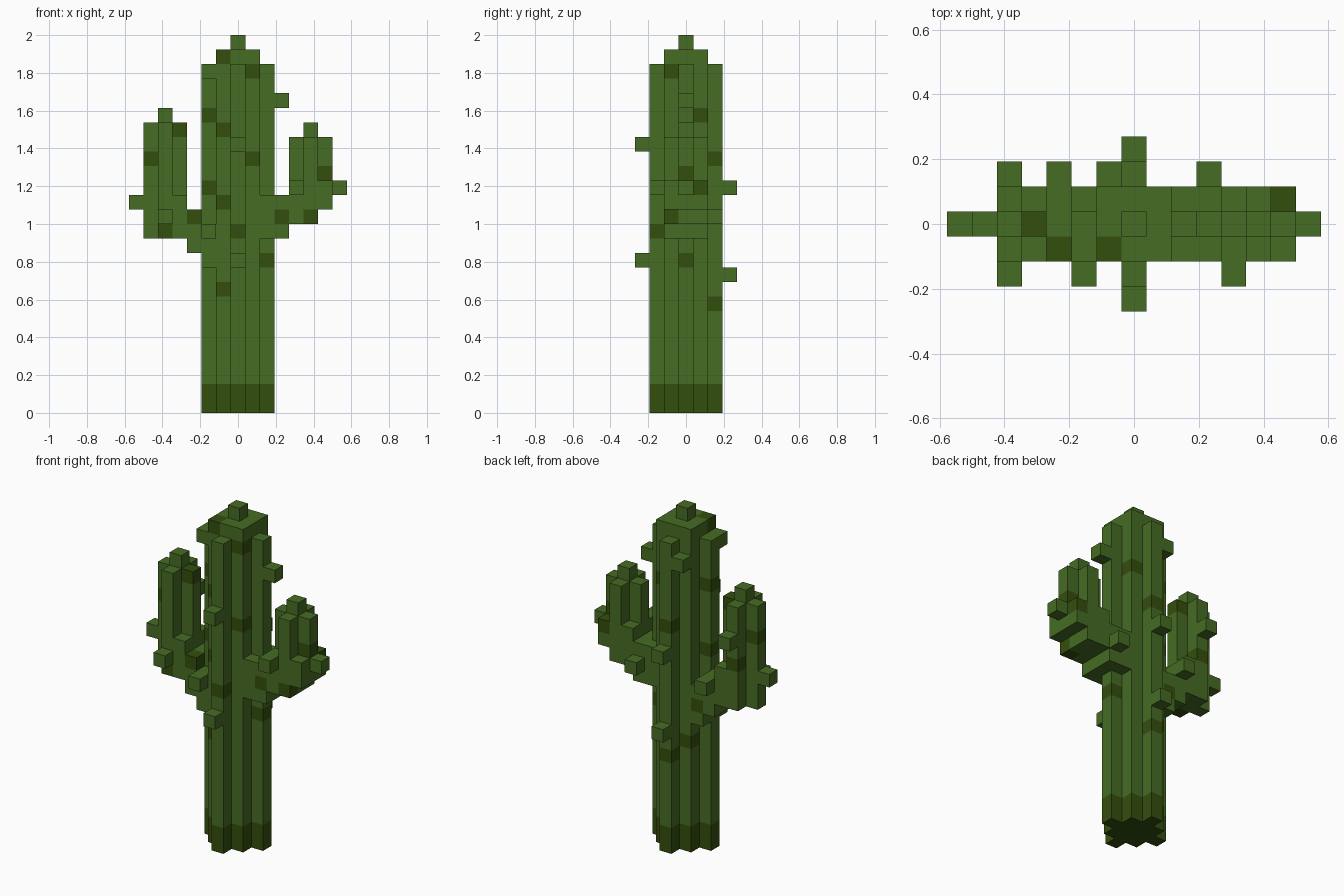
import bpy, bmesh
from mathutils import Vector

cube = bpy.data.objects.get("Cube")
if cube:
    bpy.data.objects.remove(cube, do_unlink=True)

U = 2 / 26  # edge length of one block


def material(name, colour):
    m = bpy.data.materials.new(name)
    m.use_nodes = True
    m.diffuse_color = colour
    m.node_tree.nodes["Principled BSDF"].inputs["Base Color"].default_value = colour
    return m


MATERIALS = [material("cactus green", (0.061, 0.150, 0.017, 1)),
             material("dark green", (0.034, 0.077, 0.004, 1))]


def block(x, y, z):
    """All cells in the given inclusive ranges."""
    return {(i, j, k) for i in range(x[0], x[1] + 1)
            for j in range(y[0], y[1] + 1) for k in range(z[0], z[1] + 1)}


def ribbed(x, bottom, rib_top, tip):
    """Upright plus-shaped limb with a raised middle."""
    return (block((x - 1, x + 1), (0, 0), (bottom, rib_top))
            | block((x, x), (-1, 1), (bottom, rib_top))
            | block((x, x), (0, 0), (bottom, tip)))


# Trunk: square core, four ribs, stepped crown
trunk = (block((-1, 1), (-1, 1), (0, 24))
         | block((-2, 2), (0, 0), (0, 23))
         | block((0, 0), (-2, 2), (0, 23))
         | {(0, 0, 25)})

# Right arm: stepped elbow and taller limb
right_arm = ribbed(-5, 12, 19, 20)
for x, low in ((-2, 10), (-3, 11), (-4, 12)):
    right_arm |= block((x, x), (-1, 1), (low, low + 2))

# Left arm: wide elbow and shorter limb
left_arm = ribbed(5, 14, 18, 19)
left_arm |= block((2, 3), (-1, 1), (12, 14))
left_arm |= block((4, 5), (-1, 1), (13, 15))
left_arm |= block((6, 6), (-1, 1), (14, 15))

right_arm -= trunk
left_arm -= trunk

# Single-block spines
trunk_spines = {(0, -3, 18), (0, -3, 10), (0, 3, 15), (0, 3, 9),
                (3, 0, 21), (-2, -1, 23), (-1, 2, 22)}
right_arm_spines = {(-7, 0, 14), (-5, -2, 13), (-5, 2, 17), (-2, -2, 12), (-3, 2, 13)}
left_arm_spines = {(7, 0, 15), (4, -2, 15), (3, 2, 13)}

# Dark patches scattered over the skin
PATCHES = {(-1, -1, 24), (1, -1, 23), (-2, 0, 20), (-1, -1, 19), (1, -1, 17),
           (-2, 0, 15), (-1, -1, 14), (0, -2, 12), (2, 0, 10), (-1, -1, 8),
           (1, 1, 20), (0, 2, 17), (0, 2, 7), (-1, 1, 8), (-2, 1, 11),
           (-4, 0, 19), (-6, 0, 17), (-3, -1, 13), (-5, -1, 12), (-5, 1, 15),
           (3, -1, 13), (5, -1, 13), (6, 0, 16), (6, 1, 15)}

PARTS = {"trunk": trunk, "right_arm": right_arm, "left_arm": left_arm,
         "trunk_spines": trunk_spines, "right_arm_spines": right_arm_spines,
         "left_arm_spines": left_arm_spines}
SOLID = set().union(*PARTS.values())


def build(name, cells):
    """Skin the exposed sides of the cells and merge the flat areas."""
    bm = bmesh.new()
    for cell in sorted(cells):
        centre = Vector(cell) + Vector((0, 0, 0.5))
        for axis in range(3):
            for sign in (-1, 1):
                n = Vector((0, 0, 0))
                n[axis] = sign
                if tuple(int(c + d) for c, d in zip(cell, n)) in SOLID:
                    continue
                a = Vector((0, 0, 0))
                a[(axis + 1) % 3] = 1
                b = n.cross(a)
                corners = (a + b, b - a, -a - b, a - b)
                face = bm.faces.new([bm.verts.new((centre + (n + c) / 2) * U)
                                     for c in corners])
                # Dark foot band and patches
                face.material_index = int(cell[2] < 2 or cell in PATCHES)
    bmesh.ops.remove_doubles(bm, verts=bm.verts, dist=U / 100)
    bmesh.ops.dissolve_limit(bm, angle_limit=0.01, verts=bm.verts, edges=bm.edges,
                             delimit={'MATERIAL'})
    mesh = bpy.data.meshes.new(name)
    bm.to_mesh(mesh)
    bm.free()
    for m in MATERIALS:
        mesh.materials.append(m)
    bpy.context.collection.objects.link(bpy.data.objects.new(name, mesh))


for part, cells in PARTS.items():
    build(part, cells)
